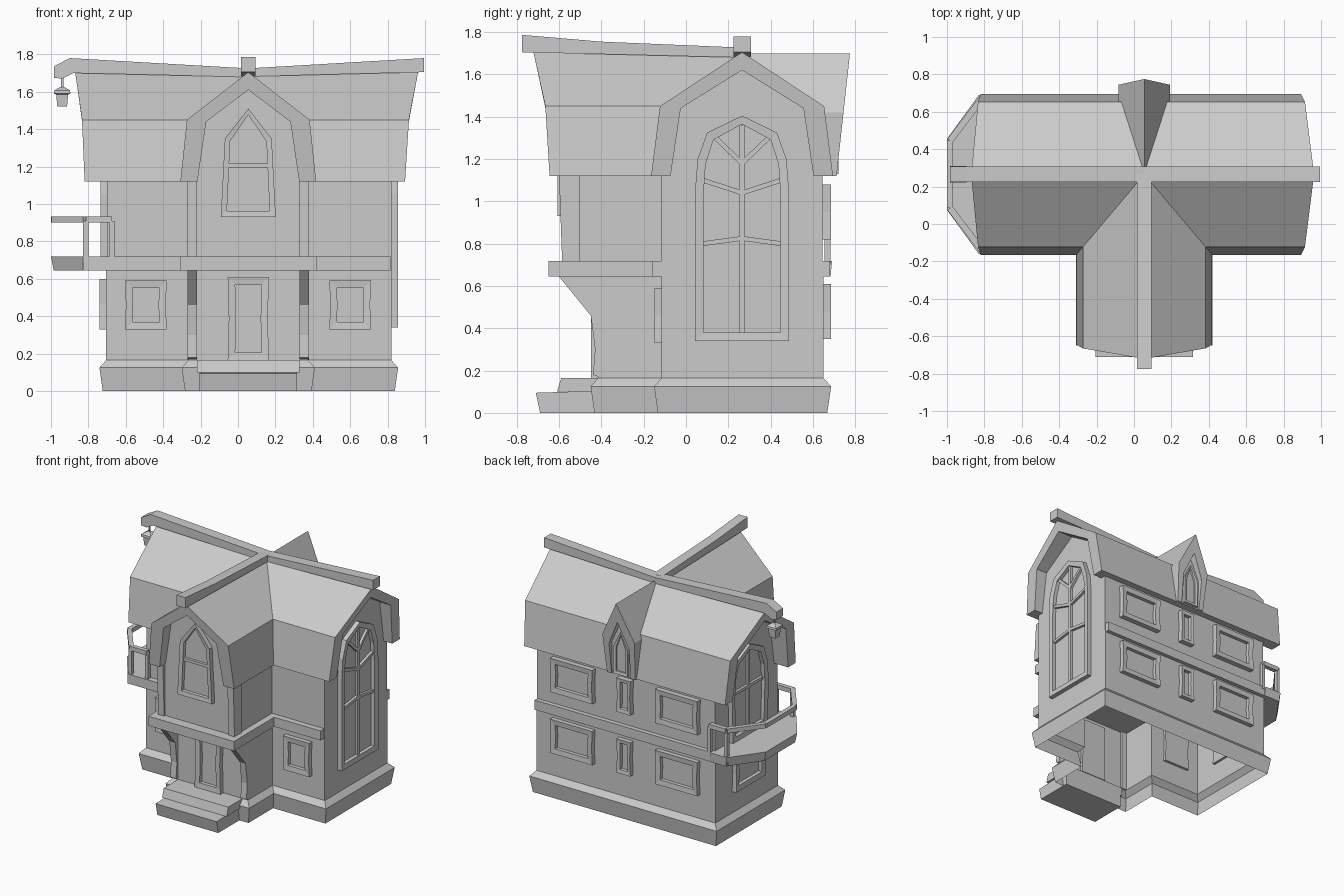
import bpy, bmesh
from mathutils import Vector

cube = bpy.data.objects.get("Cube")
if cube:
    bpy.data.objects.remove(cube, do_unlink=True)

GREY = (0.6, 0.6, 0.6, 1)
stone = bpy.data.materials.new("plain_grey")
stone.use_nodes = True
stone.diffuse_color = GREY
stone.node_tree.nodes["Principled BSDF"].inputs["Base Color"].default_value = GREY

CX, CY = 0.055, 0.265      # ridge centre lines


def make(name, verts, faces):
    bm = bmesh.new()
    vs = [bm.verts.new(v) for v in verts]
    for f in faces:
        bm.faces.new([vs[i] for i in f])
    bmesh.ops.recalc_face_normals(bm, faces=bm.faces)
    me = bpy.data.meshes.new(name)
    bm.to_mesh(me)
    bm.free()
    me.materials.append(stone)
    ob = bpy.data.objects.new(name, me)
    bpy.context.collection.objects.link(ob)
    return ob


def loft(name, rings, closed=True):
    """Join rings of 3D points with quads, optionally capping both ends."""
    n = len(rings[0])
    verts = [p for r in rings for p in r]
    faces = [(k * n + i, k * n + (i + 1) % n, (k + 1) * n + (i + 1) % n, (k + 1) * n + i)
             for k in range(len(rings) - 1) for i in range(n)]
    if closed:
        faces += [tuple(range(n)), tuple(range(len(verts) - n, len(verts)))]
    return make(name, verts, faces)


def place(axis, u, v, d):
    return (d, u, v) if axis == "x" else (u, d, v)


def prism(name, pts, axis, d0, d1):
    """Extrude an upright outline along x or y; ends may lean with height."""
    ends = [d if callable(d) else (lambda v, d=d: d) for d in (d0, d1)]
    return loft(name, [[place(axis, u, v, e(v)) for u, v in pts] for e in ends])


def box(name, x0, x1, y0, y1, z0, z1):
    return prism(name, [(x0, z0), (x1, z0), (x1, z1), (x0, z1)], "y", y0, y1)


def beam(name, a, b, w):
    """Square bar between two points."""
    a, b = Vector(a), Vector(b)
    q = (b - a).to_track_quat("Z", "Y")
    corners = [q @ Vector((sx * w / 2, sy * w / 2, 0)) for sx, sy in ((1, 1), (-1, 1), (-1, -1), (1, -1))]
    return loft(name, [[e + c for c in corners] for e in (a, b)])


def lean(*knots):
    """End position as a piecewise linear function of height."""
    def f(z):
        for (z0, d0), (z1, d1) in zip(knots, knots[1:]):
            if z <= z1:
                break
        return d0 + (d1 - d0) * (z - z0) / (z1 - z0)
    return f


def gable(c, half, low):
    """Symmetric outline from (half width, height) pairs, bottom to apex."""
    left = [(c - h, z) for h, z in half]
    return left + [(c, low)] + [(c + h, z) for h, z in reversed(half)]


def window(name, outline, side, wall, border=0.04, bars=(), depth=0.035):
    """Raised frame with a pane and glazing bars on one wall side."""
    axis = "x" if side in ("left", "right") else "y"
    s = 1 if side in ("right", "back") else -1
    us, zs = [p[0] for p in outline], [p[1] for p in outline]
    cu, cz = (min(us) + max(us)) / 2, (min(zs) + max(zs)) / 2
    ku, kz = (1 - 2 * border / (max(u) - min(u)) for u in (us, zs))
    inner = [(cu + (u - cu) * ku, cz + (z - cz) * kz) for u, z in outline]
    loops = [(outline, -0.02), (outline, depth), (inner, depth - 0.004), (inner, 0.003)]
    loft(name + "_frame", [[place(axis, u, z, wall + s * d) for u, z in o] for o, d in loops])
    for i, (u0, z0, u1, z1) in enumerate(bars):
        n = Vector((z0 - z1, u1 - u0)).normalized() * 0.011
        quad = [(u0 - n.x, z0 - n.y), (u1 - n.x, z1 - n.y), (u1 + n.x, z1 + n.y), (u0 + n.x, z0 + n.y)]
        prism(f"{name}_bar_{i}", quad, axis, wall, wall + s * (depth - 0.012))


def rect(u0, u1, z0, z1):
    """Slightly waisted rectangle."""
    m, k = (z0 + z1) / 2, 0.006
    return [(u0, z0), (u1, z0), (u1 - k, m), (u1, z1), (u0, z1), (u0 + k, m)]


def tee(o, z):
    """T shaped footprint grown by o."""
    x0, x1, y0, y1 = -0.705 - o, 0.82 + o, -0.115 - o, 0.65 + o
    a, b, f = -0.265 - o, 0.375 + o, -0.415 - o
    return [(x, y, z) for x, y in ((x0, y0), (a, y0), (a, f), (b, f), (b, y0), (x1, y0), (x1, y1), (x0, y1))]


# Plinth, ground floor and entrance steps
loft("plinth", [tee(0.018, 0), tee(0.036, 0.125), tee(0, 0.165)], closed=False)
loft("ground_floor", [tee(0, 0.165), tee(0, 0.66)], closed=False)
prism("lower_step", [(-0.69, 0), (-0.71, 0.095), (-0.4, 0.105), (-0.4, 0)], "x", -0.205, 0.315)
prism("upper_step", [(-0.61, 0.1), (-0.59, 0.165), (-0.4, 0.165), (-0.4, 0.1)], "x", -0.22, 0.33)

# Floor band
box("main_floor_band", -0.83, 0.815, -0.16, 0.68, 0.645, 0.718)
box("wing_floor_band", -0.31, 0.42, -0.65, -0.1, 0.645, 0.718)

# Upper walls with gables
prism("main_upper_wall", gable(CY, [(0.38, 0.66), (0.38, 1.12), (0.335, 1.44)], 1.66), "x", -0.7, 0.82)
prism("wing_upper_wall", gable(CX, [(0.315, 0.66), (0.315, 1.12), (0.27, 1.44)], 1.66), "y", -0.572, 0.2)

# Wing corner posts and curved brackets below them
for label, x in (("right", -0.27), ("left", 0.33)):
    prism(label + "_corner_post", [(-0.585, 0.7), (-0.603, 1.2), (-0.5, 1.2), (-0.5, 0.7)], "x", x, x + 0.05)
    prism(label + "_bracket", [(-0.4, 0.165), (-0.44, 0.18), (-0.43, 0.3), (-0.45, 0.46),
                               (-0.605, 0.65), (-0.4, 0.65)], "x", x, x + 0.05)


# Roofs: a thick bent shell, open towards the gable walls
def roof(name, c, outer, inner, axis, d0, d1):
    prism(name, gable(c, *outer) + gable(c, *inner)[::-1], axis, d0, d1)


roof("main_roof", CY, ([(0.43, 1.12), (0.388, 1.45)], 1.705), ([(0.338, 1.12), (0.29, 1.44)], 1.62), "x",
     lean((1.12, -0.82), (1.45, -0.834), (1.7, -0.87)), lean((1.12, 0.893), (1.45, 0.914), (1.7, 0.962)))
roof("wing_roof", CX, ([(0.363, 1.12), (0.328, 1.45)], 1.705), ([(0.272, 1.12), (0.225, 1.44)], 1.61), "y",
     lean((1.12, -0.645), (1.45, -0.665), (1.7, -0.72)), CY)
roof("dormer_roof", CX, ([(0.12, 1.12), (0.137, 1.42)], 1.7), ([(0.082, 1.12), (0.085, 1.36)], 1.55), "y",
     0.3, lean((1.12, 0.712), (1.7, 0.775)))
prism("dormer_wall", gable(CX, [(0.1, 1.12), (0.11, 1.38)], 1.6), "y", 0.4, 0.702)

# Ridge beams, upturned at the ends
prism("main_ridge_beam", [(-0.985, 1.675), (-0.94, 1.67), (-0.88, 1.7), (0, 1.68), (0.995, 1.705),
                          (0.995, 1.78), (CX, 1.725), (-0.9, 1.78), (-0.985, 1.735)], "x" and "y", 0.225, 0.307)
prism("wing_ridge_beam", [(-0.775, 1.705), (CY, 1.68), (CY, 1.727), (-0.4, 1.755), (-0.775, 1.787)],
      "x", CX - 0.038, CX + 0.038)

# Ground floor openings
for label, x in (("right", -0.493), ("left", 0.6)):
    window(f"front_{label}_window", rect(x - 0.112, x + 0.112, 0.33, 0.59), "front", -0.115)
window("front_door", rect(-0.055, 0.165, 0.165, 0.61), "front", -0.415)
window("side_low_window", rect(CY - 0.18, CY + 0.18, 0.33, 0.6), "left", -0.705)

# Back windows on both floors
for floor, z in (("lower", 0.35), ("upper", 0.82)):
    for label, x, h in (("left", 0.5, 0.18), ("middle", CX, 0.06), ("right", -0.395, 0.18)):
        window(f"back_{floor}_{label}_window", rect(x - h, x + h, z, z + 0.26), "back", 0.65,
               0.028 if h < 0.1 else 0.04)

# Arched windows
ARCH = [(0.222, 1.05), (0.21, 1.2), (0.165, 1.325)]
bars = [(CY, 0.38, CY, 1.36)]
for s in (-1, 1):
    bars += [(CY, 0.825, CY + s * 0.185, 0.8), (CY, 1.04, CY + s * 0.185, 1.1),
             (CY, 1.18, CY + s * 0.125, 1.3)]
window("great_window", gable(CY, [(0.222, 0.34)] + ARCH, 1.405), "right", 0.82, bars=bars)
window("balcony_door", gable(CY, [(0.21, 0.715)] + ARCH, 1.405), "left", -0.7,
       bars=[(CY, 0.75, CY, 1.36), (CY - 0.17, 1.08, CY + 0.17, 1.08)])
window("wing_window", gable(CX, [(0.147, 0.93), (0.125, 1.35)], 1.51), "front", -0.572, 0.033,
       bars=[(CX - 0.11, 1.205, CX + 0.11, 1.205)])
window("dormer_window", gable(CX, [(0.062, 1.13), (0.06, 1.34)], 1.46), "back", 0.702, 0.022, depth=0.02)

# Balcony slab, railing and posts
EDGE = [(-0.69, 0.69), (-0.83, 0.69), (-1, 0.455), (-1, 0.075), (-0.83, -0.16), (-0.69, -0.16)]
loft("balcony_slab", [[(x * k, CY + (y - CY) * k, z) for x, y in EDGE] for k, z in ((0.985, 0.645), (1, 0.718))])
RAIL = [(x + 0.016, CY + (y - CY) * 0.95) for x, y in EDGE]
for i, (a, b) in enumerate(zip(RAIL, RAIL[1:])):
    beam(f"balcony_rail_{i}", (*a, 0.917), (*b, 0.917), 0.034)
for i in (0, 1, 4, 5):
    beam(f"balcony_post_{i}", (*RAIL[i], 0.7), (*RAIL[i], 0.91), 0.028)


# Hanging lantern
def square(r, z):
    return [(-0.94 + sx * r, CY + sy * r, z) for sx, sy in ((1, 1), (-1, 1), (-1, -1), (1, -1))]


loft("lantern", [square(r, z) for r, z in ((0.026, 1.52), (0.032, 1.585), (0.044, 1.59), (0.042, 1.607), (0.012, 1.625))])
beam("lantern_hook", (-0.94, CY, 1.62), (-0.94, CY, 1.68), 0.012)
